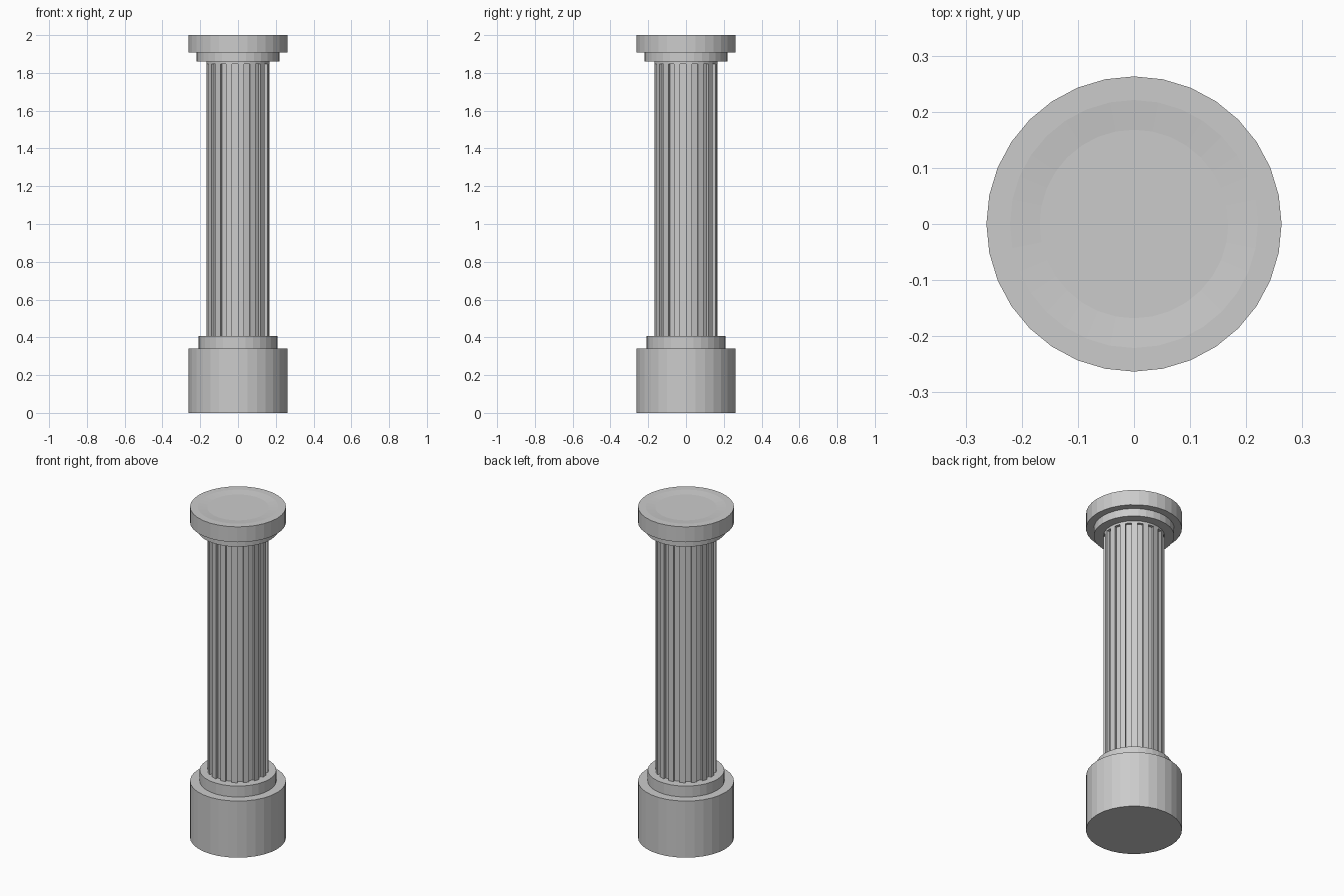
import bpy, bmesh
from math import cos, sin, pi

if "Cube" in bpy.data.objects:
    bpy.data.objects.remove(bpy.data.objects["Cube"])

SIDES = 32
R_SHAFT, FLUTE_DEPTH = 0.168, 0.016
Z_BASE, Z_FLUTE, Z_NECK = 0.408, 1.847, 1.86


def finish(bm, name):
    bmesh.ops.recalc_face_normals(bm, faces=bm.faces)
    mesh = bpy.data.meshes.new(name)
    bm.to_mesh(mesh)
    bm.free()
    obj = bpy.data.objects.new(name, mesh)
    bpy.context.collection.objects.link(obj)
    return obj


def lathe(name, profile):
    """Turn (radius, z) rings around z and close both ends."""
    bm = bmesh.new()
    rings = [[bm.verts.new((r * cos(2 * pi * i / SIDES), r * sin(2 * pi * i / SIDES), z))
              for i in range(SIDES)] for r, z in profile]
    for a, b in zip(rings, rings[1:]):
        for i in range(SIDES):
            j = (i + 1) % SIDES
            bm.faces.new((a[i], a[j], b[j], b[i]))
    bm.faces.new(rings[0])
    bm.faces.new(rings[-1])
    return finish(bm, name)


# Stepped drum at the foot
lathe("base", [(0.263, 0), (0.263, 0.342), (0.21, 0.342), (0.21, Z_BASE)])

# Capital with plain neck, two steps and a shallow dished top
lathe("capital", [(R_SHAFT, Z_FLUTE), (R_SHAFT, Z_NECK), (0.221, Z_NECK), (0.221, 1.907),
                  (0.263, 1.907), (0.263, 2.0), (0.221, 2.0), (R_SHAFT, 1.995)])

# Shaft: every second side is set back to form a square flute
bm = bmesh.new()
outline = []
for i in range(SIDES):
    a0, a1 = 2 * pi * i / SIDES, 2 * pi * (i + 1) / SIDES
    mid = (a0 + a1) / 2
    d = FLUTE_DEPTH if i % 2 else 0
    for a in (a0, a1):
        outline.append((R_SHAFT * cos(a) - d * cos(mid), R_SHAFT * sin(a) - d * sin(mid)))
low = [bm.verts.new((x, y, Z_BASE)) for x, y in outline]
high = [bm.verts.new((x, y, Z_FLUTE)) for x, y in outline]
for i in range(len(low)):
    j = (i + 1) % len(low)
    bm.faces.new((low[i], low[j], high[j], high[i]))
bmesh.ops.remove_doubles(bm, verts=bm.verts, dist=1e-5)
finish(bm, "fluted_shaft")
